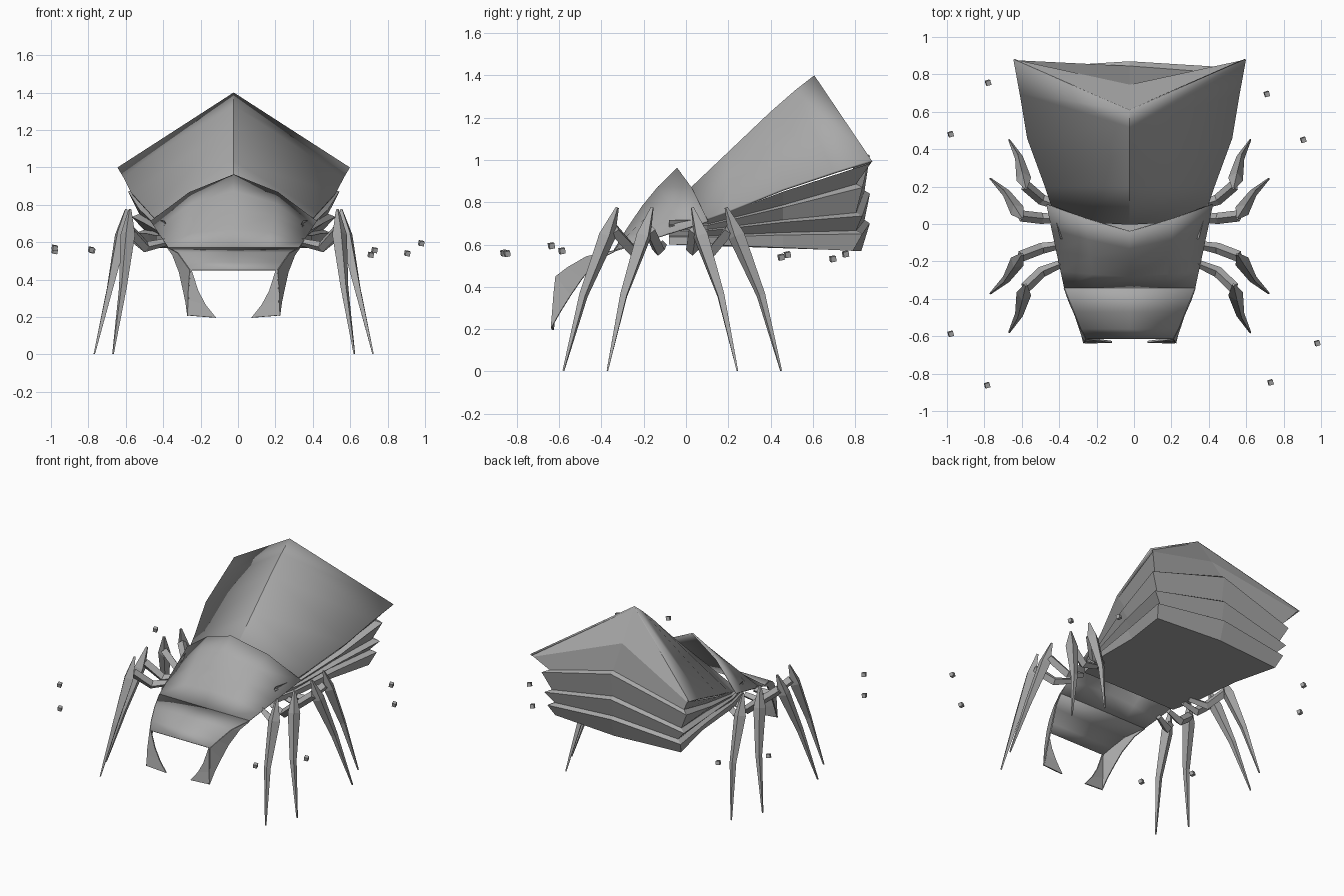
import bpy, bmesh, math
from mathutils import Vector

if "Cube" in bpy.data.objects:
    bpy.data.objects.remove(bpy.data.objects["Cube"])

CX = -0.023  # body centre line

grey = bpy.data.materials.new("stone_grey")
grey.diffuse_color = (0.40, 0.40, 0.40, 1)
grey.use_nodes = True
grey.node_tree.nodes["Principled BSDF"].inputs["Base Color"].default_value = grey.diffuse_color


def add_mesh(name, verts, faces, thick=0.0, smooth=None):
    me = bpy.data.meshes.new(name)
    me.from_pydata([tuple(v) for v in verts], [], faces)
    bm = bmesh.new()
    bm.from_mesh(me)
    bmesh.ops.remove_doubles(bm, verts=bm.verts, dist=0.0005)
    bmesh.ops.recalc_face_normals(bm, faces=bm.faces)
    bm.to_mesh(me)
    bm.free()
    me.materials.append(grey)
    ob = bpy.data.objects.new(name, me)
    bpy.context.collection.objects.link(ob)
    if thick:
        mod = ob.modifiers.new("thickness", 'SOLIDIFY')
        mod.thickness = thick
        mod.offset = 0
    if smooth:
        bpy.ops.object.select_all(action='DESELECT')
        ob.select_set(True)
        bpy.context.view_layer.objects.active = ob
        bpy.ops.object.shade_smooth_by_angle(angle=math.radians(smooth))
    return ob


def loft(name, rows, **kw):
    n = len(rows[0])
    faces = [(r * n + c, r * n + c + 1, (r + 1) * n + c + 1, (r + 1) * n + c)
             for r in range(len(rows) - 1) for c in range(n - 1)]
    return add_mesh(name, [v for row in rows for v in row], faces, **kw)


def mirrored(half):
    """Half row, centre point last, to a full row across the body."""
    return ([(CX - x, y, z) for x, y, z in half]
            + [(CX + x, y, z) for x, y, z in reversed(half[:-1])])


def limb(name, pts, radii):
    """Four-sided tapering limb through the points."""
    pts = [Vector(p) for p in pts]
    verts, faces = [], []
    for i, (p, r) in enumerate(zip(pts, radii)):
        d = (pts[min(i + 1, len(pts) - 1)] - pts[max(i - 1, 0)]).normalized()
        side = d.cross(Vector((0, 0, 1))).normalized()
        up = side.cross(d)
        verts += [p + side * r, p + up * r, p - side * r, p - up * r]
    for i in range(len(pts) - 1):
        for k in range(4):
            a, b = i * 4 + k, i * 4 + (k + 1) % 4
            faces.append((a, b, b + 4, a + 4))
    e = len(verts)
    faces += [(3, 2, 1, 0), (e - 4, e - 3, e - 2, e - 1)]
    return add_mesh(name, verts, faces)


# abdomen roof: side edge and ridge stations from front to back
roof = [((0.39, 0.02, 0.69), (0, 0.0, 0.84)),
        ((0.45, 0.20, 0.755), (0, 0.20, 1.03)),
        ((0.545, 0.46, 0.86), (0, 0.40, 1.22)),
        ((0.585, 0.70, 0.94), (0, 0.52, 1.325)),
        ((0.618, 0.88, 0.995), (0, 0.61, 1.395))]
loft("abdomen_roof", [mirrored([e, r]) for e, r in roof], thick=0.012, smooth=20)

# sloped panel under the rear rim
loft("abdomen_rear_panel", [mirrored([(0.618, 0.88, 0.995), (0, 0.61, 1.395)]),
                            mirrored([(0.60, 0.875, 0.985), (0, 0.745, 1.19)])])

# stacked abdomen layers: lip then inward slope, each row front / middle / corner / centre
lips = [  # front z, middle z, corner z, centre z, corner x
    (0.715, 0.85, 0.985, 1.19, 0.60),
    (0.69, 0.775, 0.87, 1.02, 0.565),
    (0.665, 0.705, 0.735, 0.84, 0.545),
    (0.635, 0.645, 0.65, 0.70, 0.52),
    (0.60, 0.585, 0.57, 0.57, 0.49)]
rows = []
for i, (zf, zm, zc, zk, xc) in enumerate(lips):
    yk, yc = (0.745, 0.875) if i == 0 else (0.87, 0.835)
    if i == 4:
        yk, yc = 0.83, 0.79
    else:
        pass
    if 0 < i < 4:  # groove just above the lip
        rows.append(mirrored([(0.36, -0.08, zf + 0.004), (0.40, 0.1, zf + 0.006),
                              (xc - 0.095, 0.46, zm + 0.012),
                              (xc - 0.04, yc - 0.03, zc + 0.016), (0, yk - 0.025, zk + 0.016)]))
    rows.append(mirrored([(0.37, -0.08, zf), (0.415, 0.1, zf), (xc - 0.06, 0.46, zm),
                          (xc, yc, zc), (0, yk, zk)]))
loft("abdomen_layers", rows)
b = rows[-1]
add_mesh("abdomen_underside", b, [tuple(range(len(b)))])

# domed thorax shell
shell = []
for t in (0, 0.2, 0.45, 0.7, 1):
    bulge = 0.035 * math.sin(math.pi * t)
    edge = Vector((0.35, -0.34, 0.57)).lerp(Vector((0.443, 0.105, 0.71)), t)
    quarter = Vector((0.19, -0.34, 0.57)).lerp(Vector((0.235, 0.03, 0.865)), t)
    ridge = Vector((0, -0.34, 0.57)).lerp(Vector((0, -0.04, 0.96)), t)
    quarter.z += bulge
    ridge.z += bulge
    shell.append(mirrored([tuple(edge), tuple(quarter), tuple(ridge)]))
loft("thorax_shell", shell, thick=0.008, smooth=40)

# head plate, bending down to the front
loft("head_plate", [mirrored([(x, y, z), (0, y, z)]) for x, y, z in
                    ((0.35, -0.34, 0.57), (0.297, -0.47, 0.542),
                     (0.26, -0.56, 0.49), (0.232, -0.612, 0.45))], thick=0.006, smooth=30)

# cheeks with hooked mandibles
for s, tag in ((-1, "left"), (1, "right")):
    def P(x, y, z):
        return (CX + s * x, y, z)
    loft("cheek_" + tag, [
        [P(0.35, -0.34, 0.57), P(0.297, -0.47, 0.542), P(0.26, -0.56, 0.49),
         P(0.232, -0.615, 0.45), P(0.24, -0.628, 0.33), P(0.243, -0.635, 0.21)],
        [P(0.35, -0.34, 0.565), P(0.325, -0.41, 0.53), P(0.29, -0.49, 0.44),
         P(0.272, -0.545, 0.36), P(0.255, -0.595, 0.28), P(0.245, -0.637, 0.205)]], thick=0.008)
    loft("mandible_" + tag, [
        [P(0.232, -0.613, 0.45), P(0.238, -0.622, 0.37), P(0.241, -0.628, 0.29),
         P(0.243, -0.635, 0.208)],
        [P(0.225, -0.613, 0.45), P(0.19, -0.618, 0.34), P(0.15, -0.622, 0.265),
         P(0.095, -0.63, 0.196)]], thick=0.01)

# legs: base y, knee (x, y), shin middle (x, y), foot (x, y)
legs = [(0.09, (0.555, 0.19), (0.592, 0.355), (0.645, 0.45)),
        (0.03, (0.575, 0.03), (0.660, 0.165), (0.745, 0.243)),
        (-0.11, (0.575, -0.16), (0.660, -0.295), (0.745, -0.372)),
        (-0.21, (0.555, -0.325), (0.592, -0.485), (0.645, -0.58))]
for s, tag in ((-1, "left"), (1, "right")):
    for i, (by, k, m, f) in enumerate(legs):
        def Q(p, z):
            return (CX + s * p[0], p[1], z)

        def blend(t):
            return (k[0] + (m[0] - k[0]) * t, k[1] + (m[1] - k[1]) * t)
        limb(f"thigh_{tag}_{i}", [Q((0.36, by), 0.60), Q((0.47, by * 0.6 + k[1] * 0.4), 0.575),
                                  Q(blend(0.1), 0.67)], [0.02, 0.03, 0.03])
        limb(f"shin_{tag}_{i}", [Q(k, 0.775), Q(blend(0.3), 0.64), Q(m, 0.36), Q(f, 0.003)],
             [0.008, 0.04, 0.022, 0.005])

# small floating cubes around the body
cubes = [(-0.78, 0.755, 0.555), (-0.98, 0.48, 0.552), (0.71, 0.695, 0.532), (0.905, 0.45, 0.54),
         (-0.98, -0.587, 0.57), (-0.785, -0.862, 0.56), (0.98, -0.637, 0.594), (0.73, -0.847, 0.557)]
for i, c in enumerate(cubes):
    bpy.ops.mesh.primitive_cube_add(size=0.026, location=c, rotation=(0.2, 0.15, 0.3))
    ob = bpy.context.object
    ob.name = f"floating_cube_{i}"
    ob.data.materials.append(grey)
